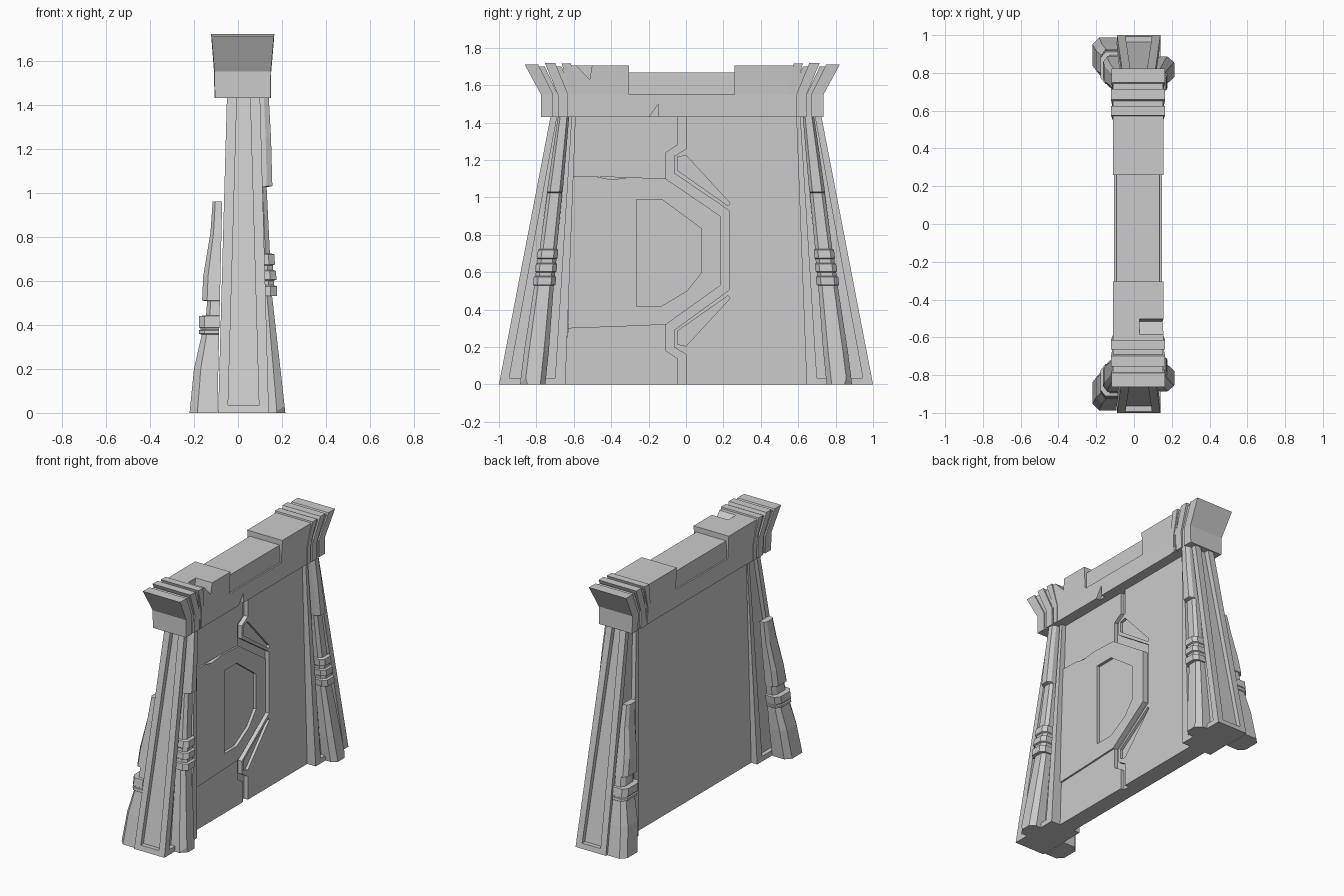
import bpy, bmesh, math

if "Cube" in bpy.data.objects:
    bpy.data.objects.remove(bpy.data.objects["Cube"])

stone = bpy.data.materials.new("light grey stone")
stone.diffuse_color = (0.6, 0.6, 0.6, 1)
stone.use_nodes = True
stone.node_tree.nodes["Principled BSDF"].inputs["Base Color"].default_value = stone.diffuse_color


def loft(name, rings):
    """Skin a stack of equal-length point rings and cap both ends."""
    bm = bmesh.new()
    loops = [[bm.verts.new(p) for p in r] for r in rings]
    n = len(loops[0])
    for a, b in zip(loops, loops[1:]):
        for i in range(n):
            j = (i + 1) % n
            bm.faces.new((a[i], a[j], b[j], b[i]))
    bm.faces.new(loops[0])
    bm.faces.new(loops[-1])
    bmesh.ops.recalc_face_normals(bm, faces=bm.faces)
    me = bpy.data.meshes.new(name)
    bm.to_mesh(me)
    bm.free()
    ob = bpy.data.objects.new(name, me)
    bpy.context.collection.objects.link(ob)
    me.materials.append(stone)
    return ob


def rect(z, x0, x1, y0, y1):
    return [(x0, y0, z), (x1, y0, z), (x1, y1, z), (x0, y1, z)]


def prism(name, yz, x0, x1):
    """Extrude a side-view outline along x."""
    return loft(name, [[(x, y, z) for y, z in yz] for x in (x0, x1)])


def cut(ob, cutter):
    cutter.hide_render = True
    m = ob.modifiers.new("cut", 'BOOLEAN')
    m.operation = 'DIFFERENCE'
    m.solver = 'EXACT'
    m.object = cutter
    bpy.context.view_layer.objects.active = ob
    bpy.ops.object.modifier_apply(modifier=m.name)
    bpy.data.objects.remove(cutter)


def buttress(name, rows, s, inner, centre):
    """Rows are (z, outer x, half width); outer corners are chamfered."""
    rings = []
    for z, xo, h in rows:
        xi, c = inner(z), centre(z)
        xm = xo + (xi - xo) * 0.28
        pts = [(xi, c - h), (xm, c - h), (xo, c - h * 0.6),
               (xo, c + h * 0.6), (xm, c + h), (xi, c + h)]
        rings.append([(x, s * y, z) for x, y in pts])
    return loft(name, rings)


TOP = 1.43
front_rows = [(0, .215, .068), (.18, .195, .066), (.53, .155, .052),
              (.531, .178, .06), (.575, .178, .06), (.58, .163, .052), (.60, .163, .052),
              (.605, .175, .058), (.645, .172, .057), (.65, .158, .05), (.67, .158, .05),
              (.675, .168, .055), (.72, .165, .054), (.725, .145, .046),
              (1.025, .13, .04), (1.03, .156, .042), (1.25, .15, .036), (TOP, .14, .03)]
back_rows = [(0, -.22, .092), (.2, -.2, .088), (.355, -.165, .078),
             (.36, -.178, .085), (.375, -.178, .085), (.378, -.17, .08), (.385, -.17, .08),
             (.388, -.178, .085), (.44, -.178, .085), (.443, -.145, .07), (.508, -.14, .068),
             (.51, -.163, .074), (.62, -.158, .068), (.82, -.125, .058), (.96, -.115, .048)]

for s, side in ((-1, "left"), (1, "right")):
    # tapered pillar with sunken panels on three faces
    pillar = loft(side + "_pillar", [rect(0, -.09, .14, s * .645, s * 1.0),
                                     rect(TOP + .05, -.049, .099, s * .588, s * .715)])
    cut(pillar, loft("end_groove", [rect(.035, -.045, .095, s * .963, s * 1.1),
                                    rect(TOP, -.005, .055, s * .69, s * .9)]))
    cut(pillar, loft("front_groove", [rect(.035, .109, .3, s * .70, s * .945),
                                      rect(TOP, .072, .3, s * .612, s * .69)]))
    cut(pillar, loft("back_groove", [rect(.035, -.3, -.06, s * .70, s * .945),
                                     rect(TOP, -.3, -.022, s * .612, s * .69)]))
    # banded buttresses
    fb = buttress(side + "_front_buttress", front_rows, s,
                  lambda z: .08 - .02 * z / TOP, lambda z: .82 - .165 * z / TOP)
    cut(fb, loft("foot_chip", [[(.16, s * .90, -.01), (.25, s * .90, -.01), (.25, s * .81, -.01)],
                               [(.205, s * .89, .16), (.25, s * .89, .16), (.25, s * .86, .16)]]))
    buttress(side + "_back_buttress", back_rows, s,
             lambda z: -.094 + .022 * z / .96, lambda z: .895 - .15 * z / .96)
    # flared capital made of leaning slabs of alternating width
    slabs = [(.755, .69, .842, .77, 0, 1.71), (.69, .665, .77, .735, -.009, 1.70),
             (.665, .61, .735, .68, .002, 1.72), (.61, .59, .68, .645, -.009, 1.70),
             (.59, .56, .645, .595, .002, 1.715)]
    for i, (b0, b1, t0, t1, w, z) in enumerate(slabs):
        y = [s * v - .02 for v in (b1, b0, t1, t0)]
        loft(f"{side}_capital_slab_{i + 1}", [
            rect(TOP, -.105 - w, .147 + w, y[0], y[1]),
            rect(1.55, -.107 - w, .149 + w, y[0], y[1]),
            rect(z, -.12 - w, .163 + w, y[2], y[3])])

# lintel: base beam, raised end blocks and lower middle ridge
beam = loft("lintel_beam", [rect(TOP, -.103, .145, -.62, .58), rect(1.55, -.105, .147, -.62, .58)])
cut(beam, prism("beam_chip", [(-.205, 1.42), (-.15, 1.42), (-.147, 1.50)], .115, .2))
block = loft("left_lintel_block", [rect(1.55, -.105, .147, -.63, -.305),
                                   rect(1.705, -.112, .156, -.66, -.305)])
cut(block, prism("block_chip", [(-.60, 1.72), (-.50, 1.72), (-.515, 1.63)], .03, .2))
loft("right_lintel_block", [rect(1.55, -.105, .147, .26, .59), rect(1.705, -.112, .156, .26, .62)])
loft("lintel_ridge", [rect(1.55, -.095, .137, -.305, .26), rect(1.668, -.092, .135, -.305, .26)])

# door core, visible at the back and at the bottom of the seam
loft("door_core", [rect(0, -.045, .045, -.66, .66), rect(TOP, -.045, .045, -.60, .60)])

# front door leaves either side of the stepped seam
seam_l = [(-.045, 1.43), (-.045, 1.28), (-.108, 1.24), (-.108, 1.10), (.185, .90),
          (.185, .53), (-.108, .32), (-.108, .18), (-.045, .14), (-.045, 0)]
seam_r = [(0, 1.43), (0, 1.26), (-.065, 1.22), (-.065, 1.13), (.23, .93),
          (.23, .505), (-.065, .29), (-.065, .20), (0, .16), (0, 0)]
prism("upper_left_leaf", [(-.60, 1.43)] + seam_l[:4] + [(-.62, 1.115)], .04, .07)
prism("lower_left_leaf", [(-.63, .30)] + seam_l[6:] + [(-.66, 0)], .04, .07)
middle = prism("middle_left_leaf", [(-.62, 1.115), (-.48, 1.112), (-.40, 1.095), (-.30, 1.108)]
               + seam_l[3:7] + [(-.35, .31), (-.63, .30)], .04, .082)
cut(middle, prism("panel_recess", [(-.265, .42), (-.265, .99), (-.13, .99), (.08, .835),
                                   (.08, .595), (.005, .50), (-.13, .42)], .062, .2))
right = prism("right_leaf", seam_r + [(.66, 0), (.60, 1.43)], .04, .075)

# slanted recesses beside the seam, mirrored about the door's mid height
for k in (1, -1):
    pts = [(-.045, 1.215), (0, 1.225), (.235, .97), (.225, .955), (-.045, 1.145)]
    cut(right, prism("slant_recess", [(y, .715 + k * (z - .715)) for y, z in pts], .056, .2))
